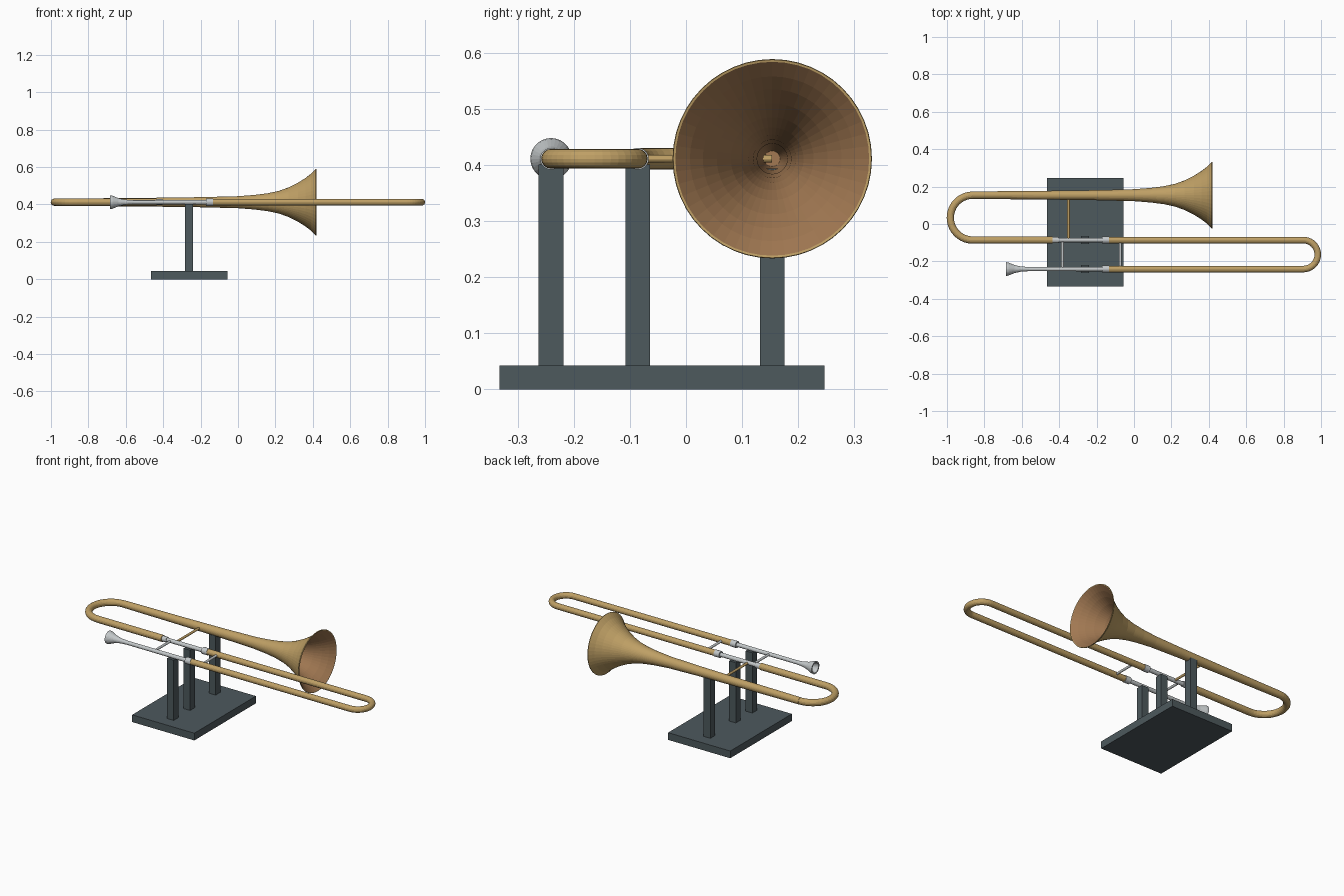
import bpy, bmesh
from math import sin, cos, pi
from mathutils import Vector

if "Cube" in bpy.data.objects:
    bpy.data.objects.remove(bpy.data.objects["Cube"])

AXIS_Z = 0.412                              # height of all tubing
BELL_Y, MID_Y, FRONT_Y = 0.154, -0.086, -0.241
UP = Vector((0, 0, 1))


def material(name, rgb):
    m = bpy.data.materials.new(name)
    m.use_nodes = True
    m.diffuse_color = (*rgb, 1)
    m.node_tree.nodes["Principled BSDF"].inputs["Base Color"].default_value = (*rgb, 1)
    return m


brass = material("brass", (0.52, 0.35, 0.13))
inner_brass = material("dark inner brass", (0.36, 0.19, 0.085))
silver = material("silver", (0.55, 0.58, 0.59))
slate = material("slate stand", (0.075, 0.1, 0.11))


def finish(name, bm, *mats):
    bmesh.ops.recalc_face_normals(bm, faces=bm.faces)
    me = bpy.data.meshes.new(name)
    bm.to_mesh(me)
    bm.free()
    ob = bpy.data.objects.new(name, me)
    for m in mats:
        me.materials.append(m)
    bpy.context.collection.objects.link(ob)
    return ob


def sweep(name, rings, sides, *mats, inner_from=None):
    """Skin capped rings of (centre, direction, radius); later rings may take material 1."""
    bm = bmesh.new()
    loops = []
    for centre, direction, r in rings:
        side = UP.cross(direction).normalized()
        loops.append([bm.verts.new(centre + r * (cos(a) * side + sin(a) * UP))
                      for a in (2 * pi * k / sides for k in range(sides))])
    for i, (a, b) in enumerate(zip(loops, loops[1:])):
        for k in range(sides):
            n = (k + 1) % sides
            f = bm.faces.new((a[k], a[n], b[n], b[k]))
            f.material_index = int(inner_from is not None and i >= inner_from)
    bm.faces.new(loops[0])
    cap = bm.faces.new(loops[-1])
    cap.material_index = int(inner_from is not None)
    return finish(name, bm, *mats)


def lathe(name, y, profile, sides, *mats, inner_from=None):
    rings = [(Vector((x, y, AXIS_Z)), Vector((1, 0, 0)), r) for x, r in profile]
    return sweep(name, rings, sides, *mats, inner_from=inner_from)


def u_tube(name, x_turn, sign, y_a, end_a, y_b, end_b, radius, mat):
    """Two straight legs joined by a half-circle bow bulging towards sign * x."""
    mid, bend, steps = (y_a + y_b) / 2, (y_a - y_b) / 2, 20
    go = Vector((sign, 0, 0))
    rings = [(Vector((end_a, y_a, AXIS_Z)), go, radius)]
    for k in range(steps + 1):
        t = pi * k / steps
        rings.append((Vector((x_turn + sign * bend * sin(t), mid + bend * cos(t), AXIS_Z)),
                      Vector((sign * cos(t), -sin(t), 0)), radius))
    rings.append((Vector((end_b, y_b, AXIS_Z)), -go, radius))
    return sweep(name, rings, 16, mat)


def brace(name, x, y0, y1, radius, mat):
    rings = [(Vector((x, y, AXIS_Z)), Vector((0, 1, 0)), radius) for y in (y0, y1)]
    return sweep(name, rings, 12, mat)


def box(name, x, y, z, sx, sy, sz):
    bm = bmesh.new()
    bmesh.ops.create_cube(bm, size=1)
    for v in bm.verts:
        v.co = Vector((x + v.co.x * sx, y + v.co.y * sy, z + v.co.z * sz))
    return finish(name, bm, slate)


# Bell: outer flare, rolled lip, then the darker inside back down the throat
outer = [(-0.862, 0.02), (-0.5, 0.023), (-0.2, 0.027), (0.0, 0.032), (0.09, 0.039),
         (0.16, 0.048), (0.22, 0.061), (0.27, 0.079), (0.32, 0.104), (0.36, 0.129),
         (0.39, 0.152), (0.415, 0.178)]
lip = [(0.419, 0.177), (0.418, 0.173)]
inside = [(x, r - 0.005) for x, r in reversed(outer[3:-1])] + [(-0.2, 0.022), (-0.4, 0.014)]
lathe("bell", BELL_Y, outer + lip + inside, 48, brass, inner_brass,
      inner_from=len(outer) + 1)

# Tuning bow at the back and long hand slide
u_tube("tuning_bow", -0.862, -1, BELL_Y, -0.86, MID_Y, -0.435, 0.0195, brass)
u_tube("hand_slide", 0.905, 1, MID_Y, -0.14, FRONT_Y, -0.14, 0.0175, brass)

# Silver inner slide tubes and ferrules
lathe("middle_inner_tube", MID_Y, [(-0.44, 0.012), (-0.13, 0.012)], 16, silver)
lathe("front_inner_tube", FRONT_Y, [(-0.61, 0.011), (-0.13, 0.012)], 16, silver)
for name, x0, x1, y, r in (("bow_ferrule", -0.437, -0.405, MID_Y, 0.016),
                           ("middle_ferrule", -0.17, -0.135, MID_Y, 0.0195),
                           ("front_ferrule", -0.17, -0.135, FRONT_Y, 0.0195)):
    lathe(name, y, [(x0, r), (x1, r)], 20, silver)

# Mouthpiece with hollow cup
lathe("mouthpiece", FRONT_Y,
      [(-0.56, 0.011), (-0.605, 0.014), (-0.64, 0.022), (-0.672, 0.035), (-0.685, 0.037),
       (-0.685, 0.029), (-0.67, 0.025), (-0.645, 0.012), (-0.62, 0.006)], 28, silver)

# Cross braces
brace("bell_brace", -0.35, MID_Y, BELL_Y, 0.007, brass)
brace("inner_slide_brace", -0.382, FRONT_Y, MID_Y, 0.007, silver)
brace("outer_slide_brace", -0.073, FRONT_Y, MID_Y, 0.007, silver)

# Stand
box("stand_base", -0.26, -0.043, 0.0215, 0.41, 0.58, 0.043)
for name, y, top in (("bell_post", BELL_Y, 0.395), ("middle_post", MID_Y, 0.402),
                     ("front_post", FRONT_Y, 0.402)):
    box(name, -0.262, y, (top + 0.04) / 2, 0.044, 0.044, top - 0.04)
